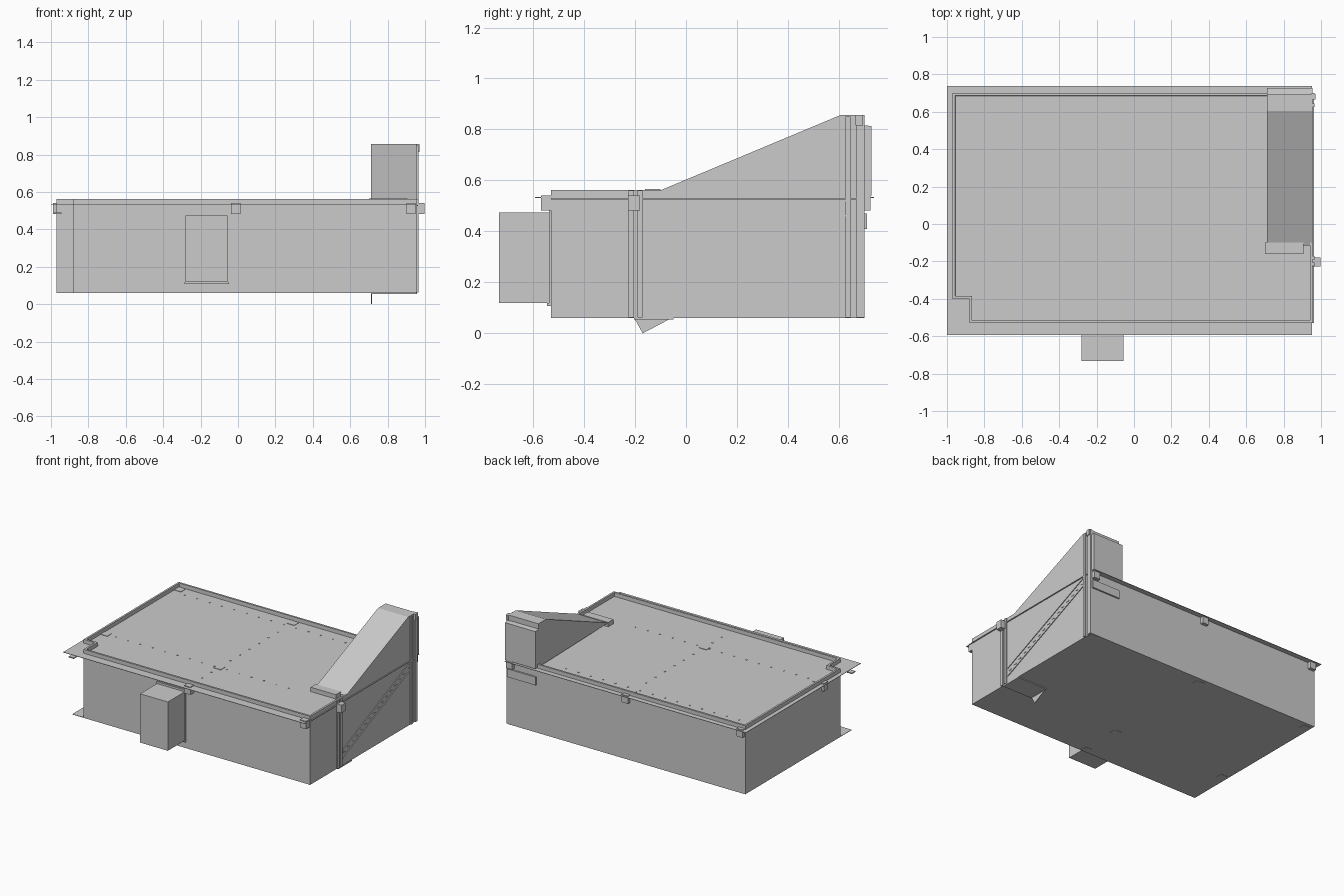
import bpy, bmesh, math
from mathutils import Vector


def finish(name, bm):
    bmesh.ops.recalc_face_normals(bm, faces=bm.faces)
    me = bpy.data.meshes.new(name)
    bm.to_mesh(me)
    bm.free()
    ob = bpy.data.objects.new(name, me)
    bpy.context.collection.objects.link(ob)
    return ob


def add_box(bm, x0, x1, y0, y1, z0, z1):
    vs = bmesh.ops.create_cube(bm, size=1)["verts"]
    for v in vs:
        v.co = Vector((x1 if v.co.x > 0 else x0,
                       y1 if v.co.y > 0 else y0,
                       z1 if v.co.z > 0 else z0))


def boxes(name, *specs):
    bm = bmesh.new()
    for s in specs:
        add_box(bm, *s)
    return finish(name, bm)


def prism(name, pts, offset):
    """Extrude a closed polygon along an offset vector."""
    bm = bmesh.new()
    f = bm.faces.new([bm.verts.new(p) for p in pts])
    r = bmesh.ops.extrude_face_region(bm, geom=[f])
    vs = [g for g in r["geom"] if isinstance(g, bmesh.types.BMVert)]
    bmesh.ops.translate(bm, verts=vs, vec=offset)
    return finish(name, bm)


def side_prism(name, yz, x0, x1):
    return prism(name, [(x0, y, z) for y, z in yz], (x1 - x0, 0, 0))


# Building body with notched corner, rim and recessed roof
outline = [(-0.88, -0.53), (0.955, -0.53), (0.955, 0.70),
           (-0.97, 0.70), (-0.97, -0.40), (-0.88, -0.40)]
body = prism("building_body", [(x, y, 0.063) for x, y in outline], (0, 0, 0.499))
bm = bmesh.new()
bm.from_mesh(body.data)
bm.faces.ensure_lookup_table()
top = max(bm.faces, key=lambda f: f.calc_center_median().z)
bmesh.ops.inset_region(bm, faces=[top], thickness=0.02)
bmesh.ops.inset_region(bm, faces=[top], thickness=0.001, depth=-0.03)
bm.to_mesh(body.data)
bm.free()

# Thin roof and floor sheets that overhang the walls
boxes("roof_sheet", (-1.0, 0.952, -0.593, 0.737, 0.531, 0.534))
boxes("floor_sheet", (-0.97, 0.955, -0.53, 0.70, 0.061, 0.064))

# Front porch box and door frame
boxes("porch_box", (-0.28, -0.055, -0.733, -0.53, 0.118, 0.475))
boxes("door_frame",
      (-0.285, -0.275, -0.538, -0.53, 0.11, 0.49),
      (-0.06, -0.048, -0.538, -0.53, 0.11, 0.49),
      (-0.285, -0.048, -0.538, -0.53, 0.475, 0.49),
      (-0.285, -0.048, -0.545, -0.53, 0.108, 0.118))

# Stair penthouse with sloped roof
side_prism("stair_penthouse",
           [(-0.115, 0.555), (0.605, 0.856), (0.692, 0.856),
            (0.692, 0.54), (0.60, 0.54)], 0.71, 0.955)
side_prism("penthouse_back_panel",
           [(0.69, 0.54), (0.728, 0.54), (0.728, 0.813), (0.69, 0.818)], 0.71, 0.955)
boxes("penthouse_threshold", (0.70, 0.905, -0.16, -0.10, 0.53, 0.566))
boxes("back_wall_plate", (0.72, 0.95, 0.70, 0.711, 0.41, 0.47))

# Wall brackets under the roof edge
bm = bmesh.new()
for x in (-0.012, 0.925):
    add_box(bm, x - 0.025, x + 0.025, -0.57, -0.53, 0.482, 0.54)
for x in (-0.94, -0.012, 0.925):
    add_box(bm, x - 0.025, x + 0.025, 0.70, 0.725, 0.482, 0.54)
add_box(bm, 0.955, 0.998, -0.228, -0.18, 0.482, 0.54)
add_box(bm, -0.99, -0.965, -0.228, -0.18, 0.482, 0.54)
add_box(bm, -0.985, -0.945, -0.55, -0.51, 0.482, 0.49)
finish("wall_brackets", bm)

# Square plates on roof and underside
spots = [(-0.93, -0.2), (-0.012, -0.2), (-0.012, 0.65), (-0.93, 0.65)]
bm = bmesh.new()
for x, y in spots + [(-0.012, -0.5), (0.92, 0.67)]:
    add_box(bm, x - 0.03, x + 0.03, y - 0.025, y + 0.025, 0.0595, 0.064)
for x, y in spots:
    add_box(bm, x - 0.03, x + 0.03, y - 0.025, y + 0.025, 0.53, 0.537)
finish("square_plates", bm)

# Rows of small roof studs
bm = bmesh.new()
for i in range(16):
    x = -0.85 + i * 0.1
    for y in (-0.2, 0.6):
        if x < 0.65:
            add_box(bm, x - 0.004, x + 0.004, y - 0.004, y + 0.004, 0.53, 0.537)
for i in range(9):
    y = -0.4 + i * 0.11
    add_box(bm, -0.016, -0.008, y - 0.004, y + 0.004, 0.53, 0.537)
finish("roof_studs", bm)

# Posts on the right wall
boxes("right_wall_posts",
      (0.95, 0.964, -0.225, -0.205, 0.063, 0.56),
      (0.95, 0.964, -0.19, -0.17, 0.063, 0.56),
      (0.95, 0.964, 0.625, 0.645, 0.063, 0.85),
      (0.95, 0.964, 0.67, 0.70, 0.063, 0.856),
      (0.935, 0.97, 0.665, 0.695, 0.815, 0.856))
boxes("right_wall_trim", (0.95, 0.962, -0.53, 0.70, 0.526, 0.531))

# Stair stringer and step edges on the right wall
y0, z0, y1, z1 = -0.16, 0.11, 0.63, 0.46
for name, dz in (("stringer_upper", 0.06), ("stringer_lower", 0.0)):
    side_prism(name, [(y0, z0 + dz), (y1, z1 + dz),
                      (y1, z1 + dz + 0.006), (y0, z0 + dz + 0.006)], 0.95, 0.96)
bm = bmesh.new()
n = 16
for i in range(n):
    t = (i + 0.5) / n
    y, z = y0 + t * (y1 - y0), z0 + t * (z1 - z0) + 0.03
    add_box(bm, 0.95, 0.958, y - 0.012, y + 0.012, z - 0.003, z + 0.003)
finish("step_edges", bm)

# Stair foot below the floor: flat strip and thin triangular fin
boxes("stair_foot_strip", (0.715, 0.958, -0.205, -0.05, 0.054, 0.063))
side_prism("stair_foot_fin", [(-0.205, 0.063), (-0.17, 0.0), (-0.05, 0.063)], 0.712, 0.716)
